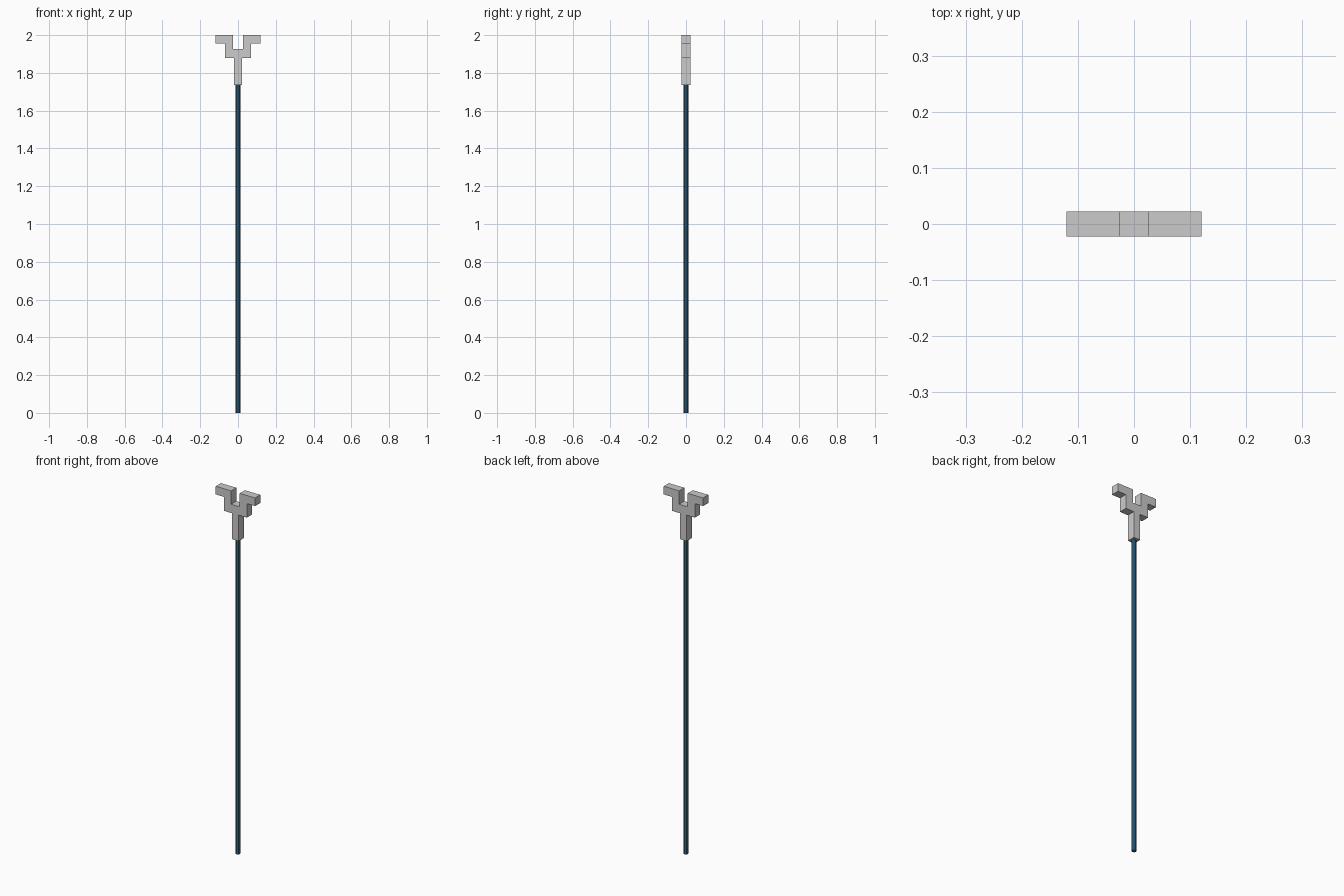
import bpy, bmesh

if "Cube" in bpy.data.objects:
    bpy.data.objects.remove(bpy.data.objects["Cube"])

# Forked head: right half of the stepped outline, mirrored, then extruded in depth
DEPTH = 0.0225
half = [(0.020, 1.735), (0.020, 1.878), (0.070, 1.878), (0.070, 1.955),
        (0.120, 1.955), (0.120, 2.0), (0.026, 2.0), (0.026, 1.926)]
outline = half + [(-x, z) for x, z in reversed(half)]

bm = bmesh.new()
face = bm.faces.new([bm.verts.new((x, -DEPTH, z)) for x, z in outline])
ext = bmesh.ops.extrude_face_region(bm, geom=[face])
bmesh.ops.translate(bm, vec=(0, 2 * DEPTH, 0),
                    verts=[g for g in ext["geom"] if isinstance(g, bmesh.types.BMVert)])
bmesh.ops.recalc_face_normals(bm, faces=bm.faces)
mesh = bpy.data.meshes.new("forked_head")
bm.to_mesh(mesh)
bm.free()
bpy.context.collection.objects.link(bpy.data.objects.new("forked_head", mesh))

# Long slim shaft, eight flat sides
blue = bpy.data.materials.new("shaft_blue")
blue.diffuse_color = (0.03, 0.14, 0.24, 1)
blue.use_nodes = True
blue.node_tree.nodes["Principled BSDF"].inputs["Base Color"].default_value = blue.diffuse_color
bpy.ops.mesh.primitive_cylinder_add(vertices=8, radius=0.0125, depth=1.737,
                                    location=(0, 0, 0.8685))
shaft = bpy.context.object
shaft.name = "shaft"
shaft.data.materials.append(blue)
